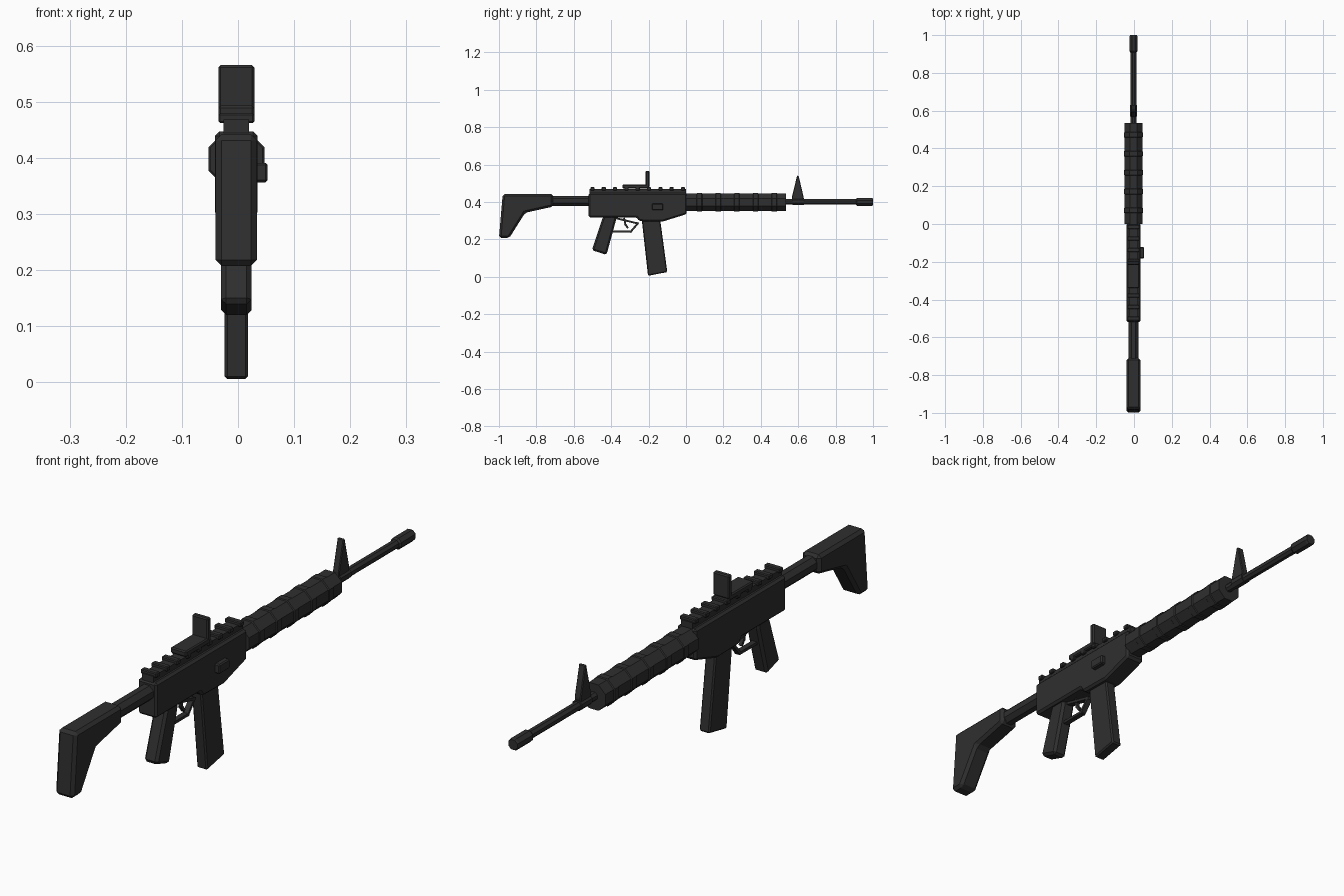
import bpy, bmesh, math

if "Cube" in bpy.data.objects:
    bpy.data.objects.remove(bpy.data.objects["Cube"])

CX = -0.003  # centre plane; the side handle sticks out to the right
mat = bpy.data.materials.new("matte black")
mat.diffuse_color = (0.028, 0.028, 0.028, 1)
mat.use_nodes = True
mat.node_tree.nodes["Principled BSDF"].inputs["Base Color"].default_value = mat.diffuse_color


def finish(name, bm, bevel=0):
    bmesh.ops.recalc_face_normals(bm, faces=bm.faces)
    me = bpy.data.meshes.new(name)
    bm.to_mesh(me)
    bm.free()
    me.materials.append(mat)
    ob = bpy.data.objects.new(name, me)
    bpy.context.collection.objects.link(ob)
    if bevel:
        m = ob.modifiers.new("chamfer", 'BEVEL')
        m.width = bevel
        m.segments = 1
        m.limit_method = 'ANGLE'
        m.angle_limit = math.radians(25)
    return ob


def plate(name, pts, half, bevel=0, x=CX):
    """Side profile of (y, z) points, extruded across x."""
    bm = bmesh.new()
    f = bm.faces.new([bm.verts.new((x - half, y, z)) for y, z in pts])
    r = bmesh.ops.extrude_face_region(bm, geom=[f])
    vs = [v for v in r["geom"] if isinstance(v, bmesh.types.BMVert)]
    bmesh.ops.translate(bm, verts=vs, vec=(2 * half, 0, 0))
    return finish(name, bm, bevel)


def box(name, y0, y1, z0, z1, half, bevel=0, x=CX):
    return plate(name, [(y0, z0), (y1, z0), (y1, z1), (y0, z1)], half, bevel, x)


def tube(name, sections, z, n=8):
    """Faceted body along y from (y, apothem) sections."""
    bm = bmesh.new()
    rings = []
    for y, a in sections:
        r = a / math.cos(math.pi / n)
        angs = [(i + 0.5) * 2 * math.pi / n for i in range(n)]
        rings.append([bm.verts.new((CX + r * math.cos(t), y, z + r * math.sin(t))) for t in angs])
    for a, b in zip(rings, rings[1:]):
        for i in range(n):
            j = (i + 1) % n
            bm.faces.new((a[i], a[j], b[j], b[i]))
    bm.faces.new(rings[0])
    bm.faces.new(rings[-1])
    return finish(name, bm)


def bar(name, path, half, t):
    """Thin strip of thickness t following a (y, z) path."""
    for k, ((y0, z0), (y1, z1)) in enumerate(zip(path, path[1:])):
        d = math.hypot(y1 - y0, z1 - z0)
        uy, uz = (y1 - y0) / d * t / 2, (z1 - z0) / d * t / 2
        y0, z0, y1, z1 = y0 - uy, z0 - uz, y1 + uy, z1 + uz
        plate(f"{name}_{k + 1}", [(y0 - uz, z0 + uy), (y1 - uz, z1 + uy),
                                  (y1 + uz, z1 - uy), (y0 + uz, z0 - uy)], half)


# Shoulder stock and the tube that carries it
plate("stock", [(-0.98, 0.442), (-0.71, 0.442), (-0.71, 0.375), (-0.86, 0.342),
                (-0.945, 0.207), (-1.0, 0.207)], 0.037, 0.011)
tube("stock_tube", [(-0.73, 0.027), (-0.5, 0.027)], 0.406)

# Receiver
plate("receiver", [(-0.52, 0.447), (0.004, 0.447), (0.004, 0.335), (-0.125, 0.295),
                   (-0.25, 0.297), (-0.265, 0.318), (-0.52, 0.318)], 0.038, 0.008)
box("side_handle", -0.182, -0.122, 0.356, 0.391, 0.012, 0.004, x=0.041)

# Top rail with cross teeth
box("rail_base", -0.515, 0.0, 0.44, 0.468, 0.023)
for i in range(9):
    y = -0.5 + i * 0.0605
    box(f"rail_tooth_{i + 1}", y - 0.011, y + 0.011, 0.462, 0.479, 0.032, 0.003)

# Rear sight
box("sight_base", -0.34, -0.2, 0.472, 0.493, 0.032, 0.004)
box("sight_plate", -0.216, -0.196, 0.48, 0.565, 0.032, 0.004)

# Ribbed handguard
sec = [(0.0, 0.047)]
for i in range(5):
    y = 0.072 + i * 0.1
    sec += [(y - 0.015, 0.047), (y - 0.012, 0.05), (y + 0.012, 0.05), (y + 0.015, 0.047)]
sec += [(0.535, 0.047)]
tube("handguard", sec, 0.398)

# Barrel, muzzle and front sight
tube("barrel", [(0.5, 0.015), (0.93, 0.015)], 0.4)
tube("muzzle", [(0.908, 0.016), (0.915, 0.021), (0.993, 0.021), (1.0, 0.018)], 0.4)
tube("front_sight_collar", [(0.57, 0.019), (0.63, 0.019)], 0.402)
plate("front_sight", [(0.567, 0.41), (0.628, 0.41), (0.628, 0.43), (0.602, 0.54),
                      (0.594, 0.54), (0.567, 0.43)], 0.013, 0.003)

# Grip and magazine
plate("grip", [(-0.44, 0.325), (-0.372, 0.325), (-0.375, 0.3), (-0.425, 0.117),
               (-0.503, 0.142), (-0.447, 0.31)], 0.027, 0.009)
plate("magazine", [(-0.238, 0.32), (-0.14, 0.32), (-0.1, 0.025), (-0.203, 0.005)],
      0.021, 0.005)

# Trigger and guard
bar("trigger_guard", [(-0.39, 0.241), (-0.295, 0.241), (-0.258, 0.285), (-0.37, 0.312)], 0.01, 0.01)
bar("trigger", [(-0.33, 0.31), (-0.324, 0.28), (-0.313, 0.264)], 0.006, 0.01)
